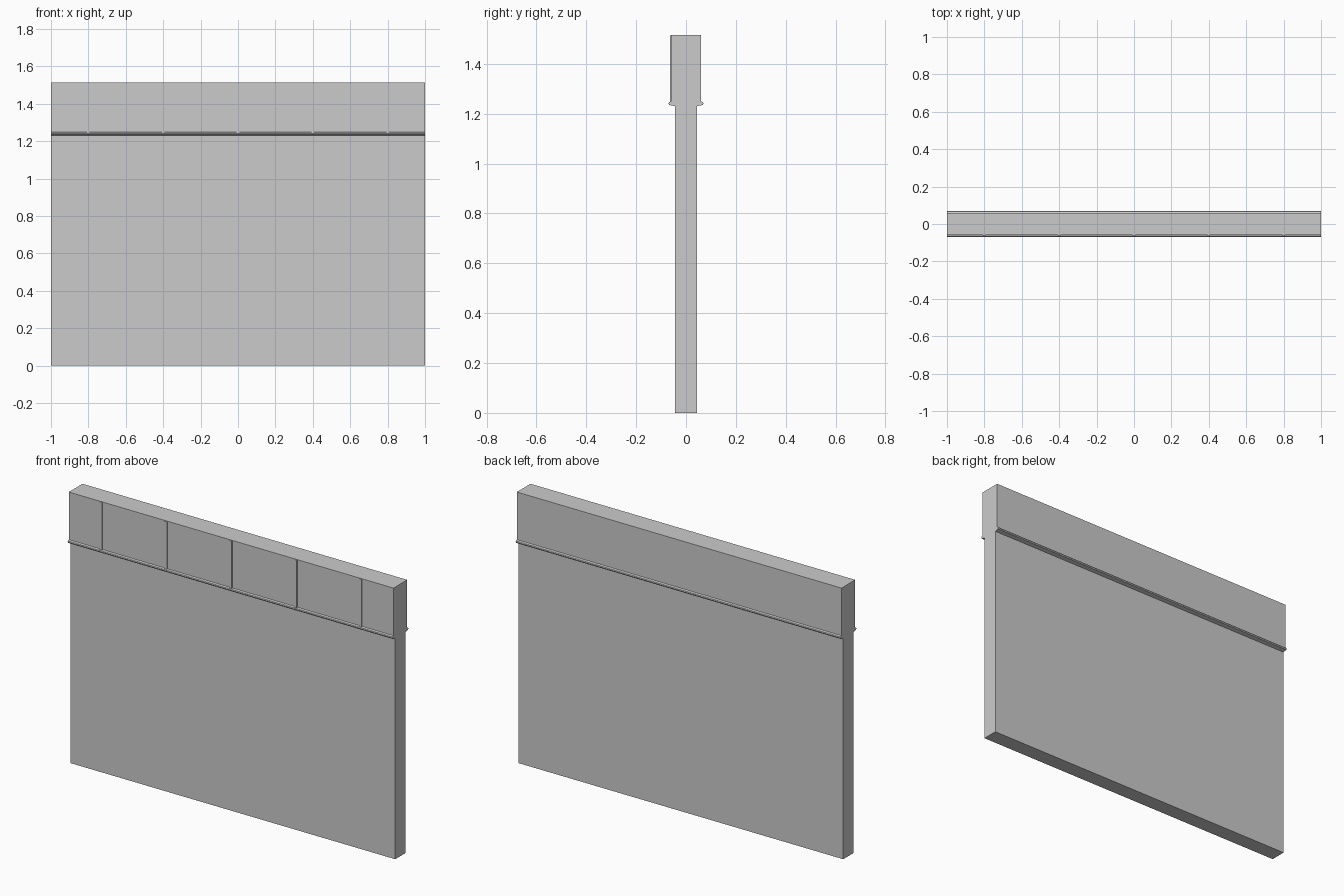
import bpy

if "Cube" in bpy.data.objects:
    bpy.data.objects.remove(bpy.data.objects["Cube"])


def box(name, x0, x1, y0, y1, z0, z1):
    bpy.ops.mesh.primitive_cube_add(size=1, location=((x0 + x1) / 2, (y0 + y1) / 2, (z0 + z1) / 2))
    ob = bpy.context.object
    ob.name = name
    ob.scale = (x1 - x0, y1 - y0, z1 - z0)
    bpy.ops.object.transform_apply(location=False, rotation=False, scale=True)
    return ob


def extrude_x(name, profile):
    n = len(profile)
    verts = [(x, y, z) for x in (-1, 1) for y, z in profile]
    faces = [tuple(range(n))[::-1], tuple(range(n, 2 * n))]
    faces += [(i, (i + 1) % n, n + (i + 1) % n, n + i) for i in range(n)]
    me = bpy.data.meshes.new(name)
    me.from_pydata(verts, [], faces)
    ob = bpy.data.objects.new(name, me)
    bpy.context.collection.objects.link(ob)
    return ob


# wall, ledge and header share one cross-section
half = [(0.045, 0.0), (0.045, 1.23), (0.068, 1.235), (0.07, 1.241),
        (0.068, 1.246), (0.06, 1.25), (0.06, 1.515)]
extrude_x("wall_panel", half + [(-y, z) for y, z in reversed(half)])

# thin vertical battens on the front of the header
for i in range(5):
    x = -0.8 + 0.4 * i
    box(f"header_batten_{i + 1}", x - 0.007, x + 0.007, -0.065, -0.058, 1.247, 1.513)
